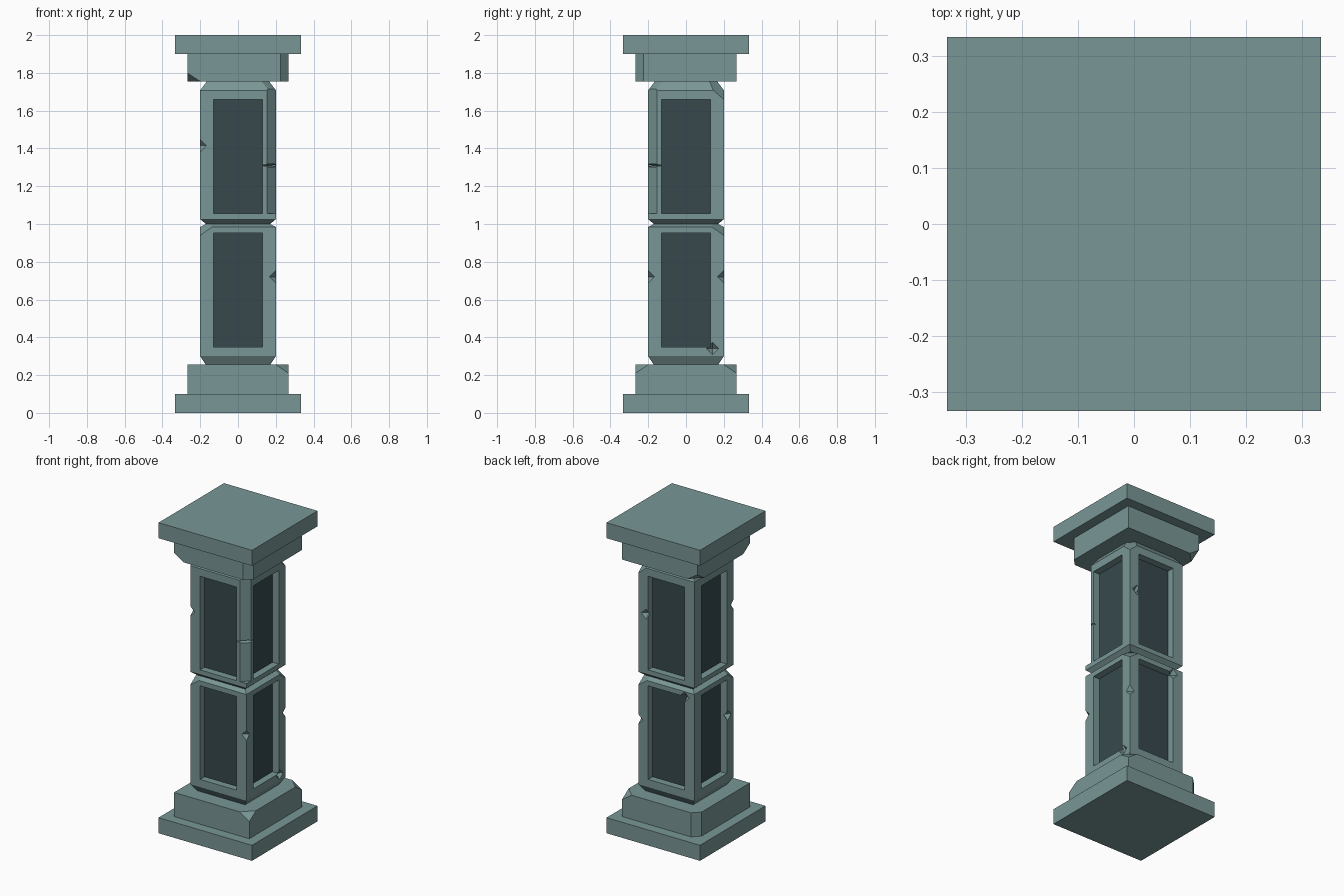
import bpy, bmesh, math
from mathutils import Vector, Matrix

if "Cube" in bpy.data.objects:
    bpy.data.objects.remove(bpy.data.objects["Cube"])


def material(name, rgb):
    m = bpy.data.materials.new(name)
    m.diffuse_color = (*rgb, 1)
    m.use_nodes = True
    m.node_tree.nodes["Principled BSDF"].inputs["Base Color"].default_value = m.diffuse_color
    return m


stone = material("teal stone", (0.19, 0.31, 0.305))
dark = material("dark slate", (0.038, 0.066, 0.075))


def finish(bm, name, mat):
    bmesh.ops.recalc_face_normals(bm, faces=bm.faces)
    me = bpy.data.meshes.new(name)
    bm.to_mesh(me)
    bm.free()
    me.materials.append(mat)
    ob = bpy.data.objects.new(name, me)
    bpy.context.collection.objects.link(ob)
    return ob


def add_box(bm, centre, size, turn=0):
    m = Matrix.Translation(centre) @ Matrix.Rotation(turn, 4, 'Z') @ Matrix.Diagonal((*size, 1))
    bmesh.ops.create_cube(bm, size=1, matrix=m)


def add_diamond(bm, centre, r):
    v = [bm.verts.new(Vector(centre) + Vector(d) * Vector(r).to_3d()[i // 2])
         for i, d in enumerate([(1, 0, 0), (-1, 0, 0), (0, 1, 0), (0, -1, 0), (0, 0, 1), (0, 0, -1)])]
    for a in (0, 1):
        for b in (2, 3):
            for c in (4, 5):
                bm.faces.new((v[a], v[b], v[c]))


def stack(half_z):
    """Square solid through (half width, z) rings."""
    bm = bmesh.new()
    rings = [[bm.verts.new((x * h, y * h, z)) for x, y in ((-1, -1), (1, -1), (1, 1), (-1, 1))]
             for h, z in half_z]
    for a, b in zip(rings, rings[1:]):
        for i in range(4):
            j = (i + 1) % 4
            bm.faces.new((a[i], a[j], b[j], b[i]))
    bm.faces.new(rings[0][::-1])
    bm.faces.new(rings[-1])
    return bm


def chip(bm, h, z, sx, sy, sz, d, dz=1):
    """Slice a corner off; sz = 0 slices the whole vertical edge."""
    n = Vector((sx / d, sy / d, sz / dz)).normalized()
    res = bmesh.ops.bisect_plane(bm, geom=bm.verts[:] + bm.edges[:] + bm.faces[:],
                                 plane_co=(sx * (h - d), sy * h, z), plane_no=n, clear_outer=True)
    edges = [e for e in res['geom_cut'] if isinstance(e, bmesh.types.BMEdge)]
    bmesh.ops.contextual_create(bm, geom=edges)


def cut(ob, cutter):
    cutter.hide_render = True
    cutter.hide_viewport = True
    m = ob.modifiers.new("cut", 'BOOLEAN')
    m.operation, m.solver, m.object = 'DIFFERENCE', 'EXACT', cutter


# plinth and cap slabs
for name, z0 in (("bottom_slab", 0), ("top_slab", 1.9)):
    finish(stack([(0.333, z0), (0.333, z0 + 0.1)]), name, stone)

# base block with broken corners
bm = stack([(0.268, 0.1), (0.268, 0.255)])
chip(bm, 0.268, 0.255, 1, -1, 1, 0.068, 0.045)
chip(bm, 0.268, 0.255, 1, 1, 1, 0.068, 0.045)
chip(bm, 0.268, 0.2, -1, 1, 0, 0.045)
finish(bm, "base_block", stone)

# capital block with broken corners
bm = stack([(0.268, 1.755), (0.268, 1.9)])
chip(bm, 0.268, 1.755, -1, -1, -1, 0.068, 0.045)
chip(bm, 0.268, 1.755, -1, 1, -1, 0.068, 0.045)
chip(bm, 0.268, 1.8, 1, -1, 0, 0.043)
finish(bm, "capital_block", stone)

# shaft halves: profile, corner chips, panel height range, small nicks
halves = [
    ("lower_shaft", [(0.17, 0.255), (0.2, 0.3), (0.2, 0.985), (0.17, 1.0)],
     [(-1, -1, 1.0, 0.085, 0.06), (1, 1, 1.0, 0.085, 0.06)], (0.35, 0.953),
     [(0.2, -0.2, 0.72), (0.2, 0.2, 0.72), (-0.2, -0.14, 0.72),
      (0.2, 0.14, 0.34), (-0.13, 0.2, 0.95)]),
    ("upper_shaft", [(0.17, 1.0), (0.2, 1.025), (0.2, 1.708), (0.165, 1.755)],
     [(1, 1, 1.755, 0.11, 0.095), (1, -1, 1.755, 0.11, 0.07)], (1.055, 1.658),
     [(-0.2, -0.2, 1.415), (0.145, 0.2, 1.41)]),
]
for name, profile, chips, (z0, z1), nicks in halves:
    bm = stack(profile)
    for sx, sy, z, d, dz in chips:
        chip(bm, 0.2, z, sx, sy, 1, d, dz)
    shaft = finish(bm, name, stone)

    # panel recesses with dark plates on their floors
    recess, plates = bmesh.new(), bmesh.new()
    zc, zh = (z0 + z1) / 2, z1 - z0
    for i in range(4):
        a = i * math.pi / 2
        d = Vector((math.cos(a), math.sin(a), 0))
        up = Vector((0, 0, zc))
        add_box(recess, d * 0.2 + up, (0.1, 0.26, zh), a)
        add_box(plates, d * 0.151 + up, (0.008, 0.262, zh + 0.002), a)
    cut(shaft, finish(recess, name + "_recess_cutter", stone))
    finish(plates, name + "_panels", dark)

    # small nicks along the edges
    nick = bmesh.new()
    for p in nicks:
        add_diamond(nick, p, (0.033, 0.033, 0.033))
    if name == "upper_shaft":
        add_diamond(nick, (0.19, -0.19, 1.31), (0.075, 0.075, 0.013))
        # worn vertical edge
        worn = bmesh.new()
        add_box(worn, (0.2, -0.2, 1.41), (0.066, 0.066, 0.71), math.pi / 4)
        cut(shaft, finish(worn, "worn_edge_cutter", stone))
    cut(shaft, finish(nick, name + "_nick_cutter", stone))
